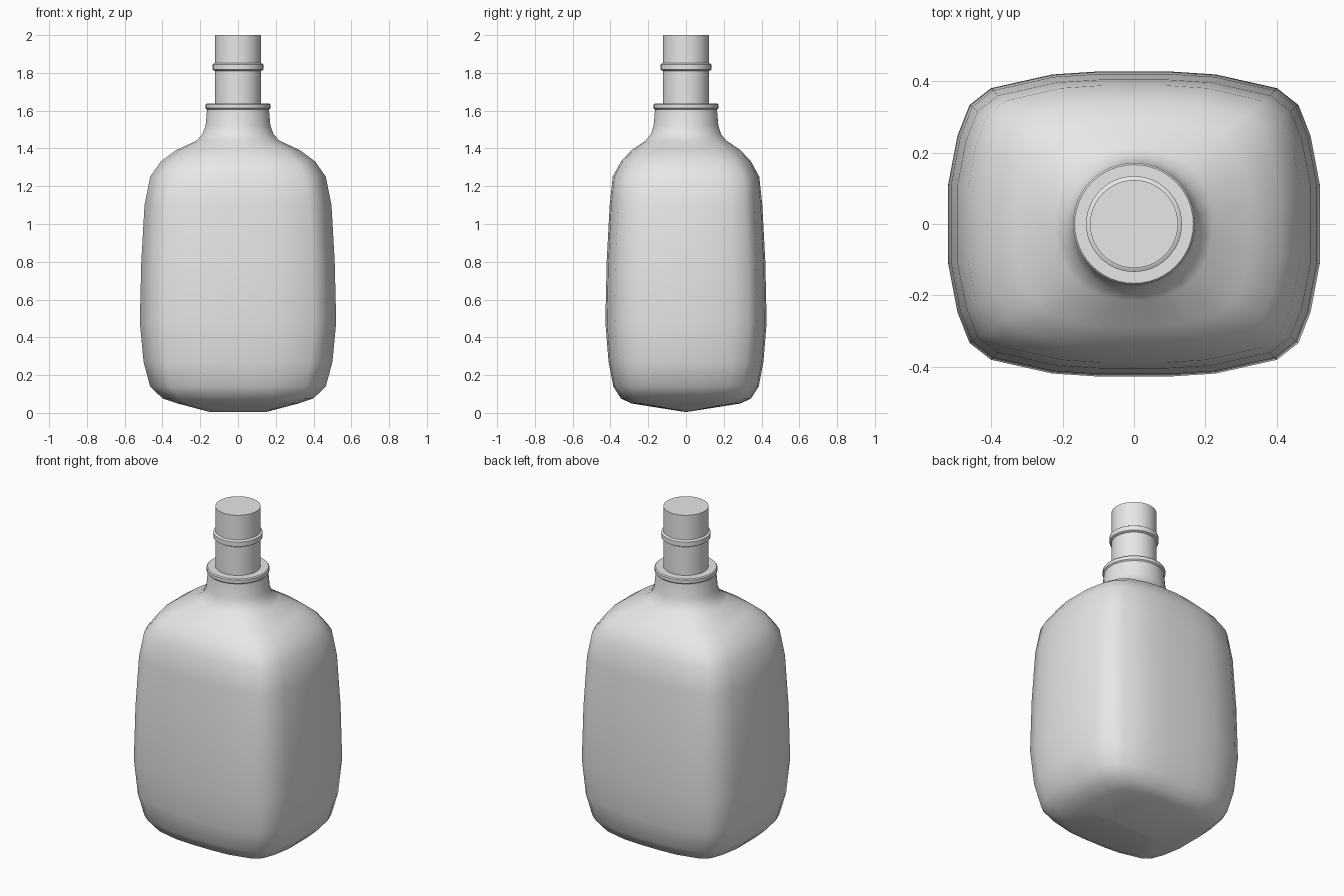
import bpy, bmesh, math

cube = bpy.data.objects.get("Cube")
if cube:
    bpy.data.objects.remove(cube, do_unlink=True)

grey = bpy.data.materials.new("plain_grey")
grey.use_nodes = True
grey.diffuse_color = (0.8, 0.8, 0.8, 1)
grey.node_tree.nodes["Principled BSDF"].inputs["Base Color"].default_value = (0.8, 0.8, 0.8, 1)


def loft(name, rings, angle):
    """Skin a stack of point rings, cap both ends and smooth it."""
    bm = bmesh.new()
    loops = [[bm.verts.new(p) for p in ring] for ring in rings]
    n = len(loops[0])
    for a, b in zip(loops, loops[1:]):
        for i in range(n):
            j = (i + 1) % n
            bm.faces.new((a[i], a[j], b[j], b[i]))
    bm.faces.new(loops[0][::-1])
    bm.faces.new(loops[-1])
    mesh = bpy.data.meshes.new(name)
    bm.to_mesh(mesh)
    bm.free()
    mesh.materials.append(grey)
    obj = bpy.data.objects.new(name, mesh)
    bpy.context.collection.objects.link(obj)
    bpy.ops.object.select_all(action='DESELECT')
    obj.select_set(True)
    bpy.context.view_layer.objects.active = obj
    bpy.ops.object.shade_smooth_by_angle(angle=math.radians(angle))
    return obj


def turned(name, profile, sides=48):
    """Round part from (radius, height) pairs."""
    steps = [math.tau * i / sides for i in range(sides)]
    return loft(name, [[(r * math.cos(t), r * math.sin(t), z) for t in steps]
                       for r, z in profile], 35)


# Rounded-rectangle cross-section: one quarter, mirrored to the full outline
quarter = [(1, .26), (.95, .58), (.885, .78), (.77, .89), (.44, .98), (.19, 1)]
half = quarter + [(-x, y) for x, y in reversed(quarter)]
outline = half + [(-x, -y) for x, y in half]
circle = [(math.cos(math.radians(7.5 + 15 * i)), math.sin(math.radians(7.5 + 15 * i)))
          for i in range(24)]


def section(hx, hy, z, roundness):
    return [(hx * (a[0] + (b[0] - a[0]) * roundness),
             hy * (a[1] + (b[1] - a[1]) * roundness), z)
            for a, b in zip(outline, circle)]


# Body: half width, half depth, height, roundness
body = [
    (.15, .005, .005, 0), (.32, .29, .05, 0), (.40, .345, .077, 0),
    (.465, .385, .14, 0), (.50, .41, .27, 0), (.52, .427, .48, 0),
    (.512, .42, .80, 0), (.495, .404, 1.10, 0), (.465, .388, 1.25, 0),
    (.41, .345, 1.33, .1), (.33, .29, 1.39, .3), (.22, .215, 1.442, .75),
    (.19, .188, 1.475, 1), (.173, .173, 1.52, 1), (.165, .165, 1.61, 1),
]
loft("bottle_body", [section(*row) for row in body], 60)

# Neck collar, stopper and its raised band
turned("neck_collar", [(.163, 1.605), (.171, 1.613), (.171, 1.632), (.166, 1.638)])
turned("stopper", [(.123, 1.63), (.123, 2.0)])
turned("stopper_band", [(.123, 1.81), (.134, 1.817), (.134, 1.845), (.123, 1.852)])
